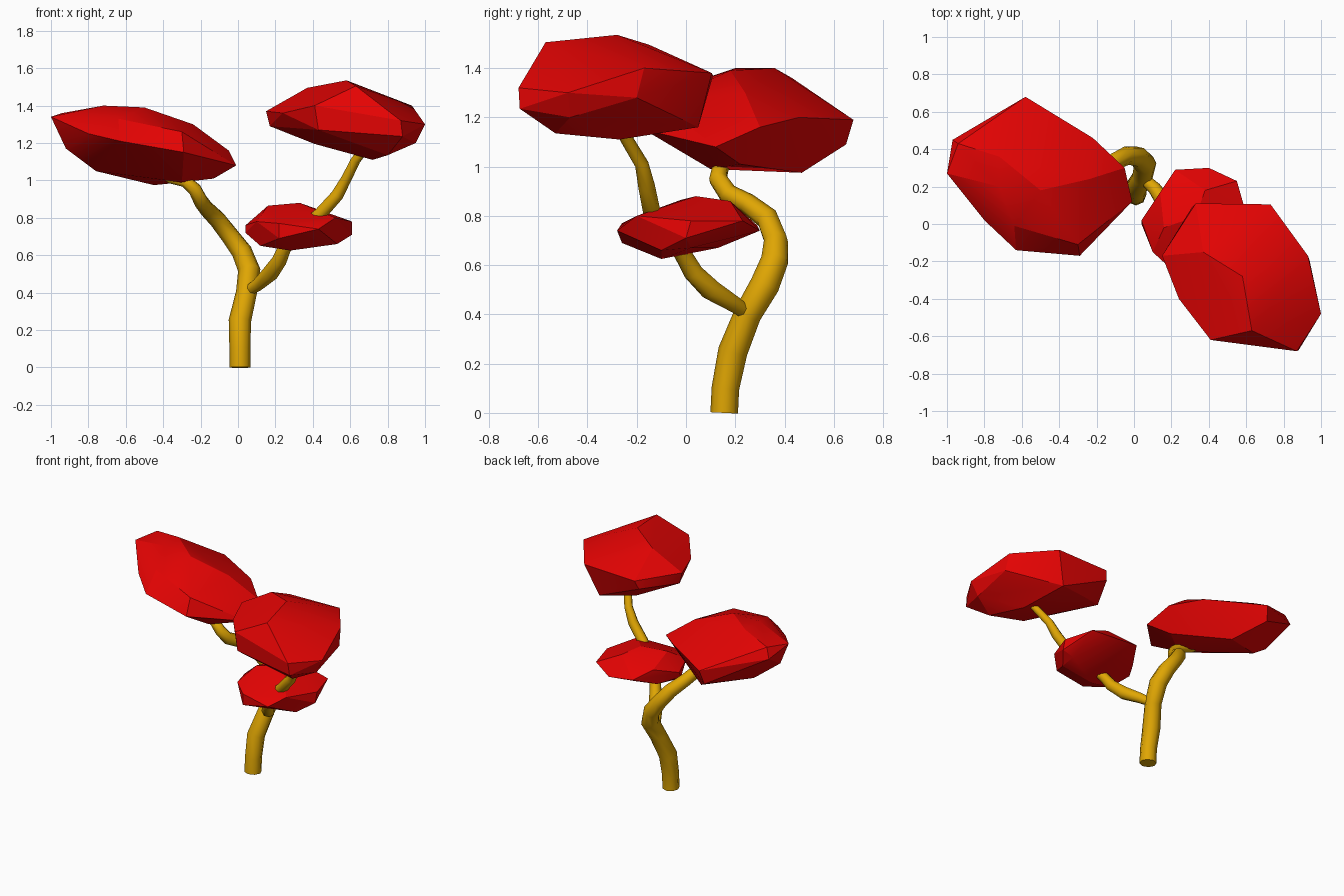
import bpy
import bmesh
from math import radians

cube = bpy.data.objects.get("Cube")
if cube:
    bpy.data.objects.remove(cube, do_unlink=True)


def make_material(name, colour):
    material = bpy.data.materials.new(name)
    material.use_nodes = True
    material.diffuse_color = colour
    for node in material.node_tree.nodes:
        if node.type == 'BSDF_PRINCIPLED':
            node.inputs["Base Color"].default_value = colour
    return material


foliage_red = make_material("foliage red", (.78, .001, .001, 1))
bark_ochre = make_material("bark ochre", (.74, .38, .001, 1))


def smooth_shade(obj, degrees):
    bpy.ops.object.select_all(action='DESELECT')
    obj.select_set(True)
    bpy.context.view_layer.objects.active = obj
    bpy.ops.object.shade_smooth_by_angle(angle=radians(degrees))


def make_crown(name, corners):
    """Faceted foliage boulder: the hull around a few corner points."""
    mesh = bpy.data.meshes.new(name)
    bm = bmesh.new()
    for corner in corners:
        bm.verts.new(corner)
    bmesh.ops.convex_hull(bm, input=bm.verts)
    unused = [v for v in bm.verts if not v.link_faces]
    bmesh.ops.delete(bm, geom=unused, context='VERTS')
    bmesh.ops.dissolve_limit(bm, angle_limit=radians(4),
                             verts=bm.verts, edges=bm.edges)
    bmesh.ops.recalc_face_normals(bm, faces=bm.faces)
    bm.to_mesh(mesh)
    bm.free()
    mesh.materials.append(foliage_red)
    obj = bpy.data.objects.new(name, mesh)
    bpy.context.collection.objects.link(obj)
    smooth_shade(obj, 20)


def make_branch(name, path):
    """Tapered tube along a path of (x, y, z, radius) points."""
    curve = bpy.data.curves.new(name, 'CURVE')
    curve.dimensions = '3D'
    curve.bevel_depth = 1
    curve.bevel_resolution = 2
    curve.use_fill_caps = True
    spline = curve.splines.new('POLY')
    spline.points.add(len(path) - 1)
    for point, (x, y, z, radius) in zip(spline.points, path):
        point.co = (x, y, z, 1)
        point.radius = radius
    curve.materials.append(bark_ochre)
    obj = bpy.data.objects.new(name, curve)
    bpy.context.collection.objects.link(obj)
    bpy.ops.object.select_all(action='DESELECT')
    obj.select_set(True)
    bpy.context.view_layer.objects.active = obj
    bpy.ops.object.convert(target='MESH')
    smooth_shade(bpy.context.view_layer.objects.active, 50)


# Trunk, leaning back and then arching over to the right crown
make_branch("trunk", [
    (.01, .155, 0, .056), (.01, .16, .1, .056), (.01, .19, .25, .06),
    (.045, .25, .4, .056), (.06, .32, .52, .06), (.02, .36, .62, .056),
    (-.04, .365, .7, .05), (-.11, .33, .79, .047), (-.17, .25, .85, .042),
    (-.2, .17, .89, .041), (-.23, .13, .95, .038), (-.28, .14, .995, .034),
    (-.36, .16, 1.01, .028), (-.42, .18, 1.04, .02),
])

# Side branch through the small crown up to the left crown
make_branch("side_branch", [
    (.055, .24, .41, .03), (.11, .19, .445, .036), (.17, .1, .5, .045),
    (.22, .03, .57, .04), (.25, -.01, .64, .036), (.35, -.08, .75, .034),
    (.44, -.14, .82, .036), (.53, -.16, .92, .034), (.58, -.18, 1.01, .028),
    (.63, -.24, 1.11, .026), (.68, -.27, 1.17, .024),
])

# Wide crown on the right
make_crown("right_crown", [
    (-1, .27, 1.34), (-.94, .43, 1.36), (-.97, .45, 1.29),
    (-.72, .36, 1.4), (-.72, .2, 1.4), (-.5, .18, 1.39),
    (-.58, .68, 1.19), (-.6, .65, 1.09),
    (-.45, .47, .975), (-.22, .46, 1.2), (-.24, .24, 1.3),
    (-.05, .3, 1.16), (-.01, .12, 1.08), (-.13, .22, 1.01),
    (-.3, .1, .99), (-.29, -.17, 1.15), (-.3, -.11, 1.26),
    (-.63, -.14, 1.21), (-.64, -.01, 1.33), (-.8, .02, 1.25),
    (-.92, .25, 1.17), (-.76, .32, 1.05),
])

# High crown on the left
make_crown("left_crown", [
    (.15, -.17, 1.37), (.17, -.17, 1.29), (.24, -.4, 1.36),
    (.41, -.62, 1.4), (.43, -.62, 1.27), (.63, -.57, 1.505),
    (.58, -.28, 1.535), (.37, -.15, 1.495), (.33, .11, 1.37),
    (.73, .105, 1.38), (.31, .09, 1.31), (.65, .05, 1.16),
    (.41, -.02, 1.195), (.3, -.14, 1.24), (.41, -.3, 1.195),
    (.93, -.17, 1.4), (.94, -.2, 1.28), (1, -.48, 1.3),
    (.95, -.47, 1.2), (.88, -.675, 1.235), (.87, -.68, 1.32),
    (.72, -.27, 1.11), (.8, -.53, 1.135),
])

# Small low crown
make_crown("small_crown", [
    (.04, .02, .76), (.04, 0, .72), (.1, -.15, .78), (.12, -.1, .65),
    (.14, .17, .81), (.16, -.02, .865), (.33, .04, .88), (.22, .29, .76),
    (.4, .3, .74), (.38, .18, .86), (.55, .23, .78), (.61, .02, .78),
    (.61, 0, .71), (.53, -.1, .66), (.28, -.1, .625), (.3, .13, .67),
    (.13, .14, .7), (.54, .02, .67),
    (.22, -.26, .77), (.22, -.26, .69), (.43, -.28, .74), (.52, -.2, .8),
])
